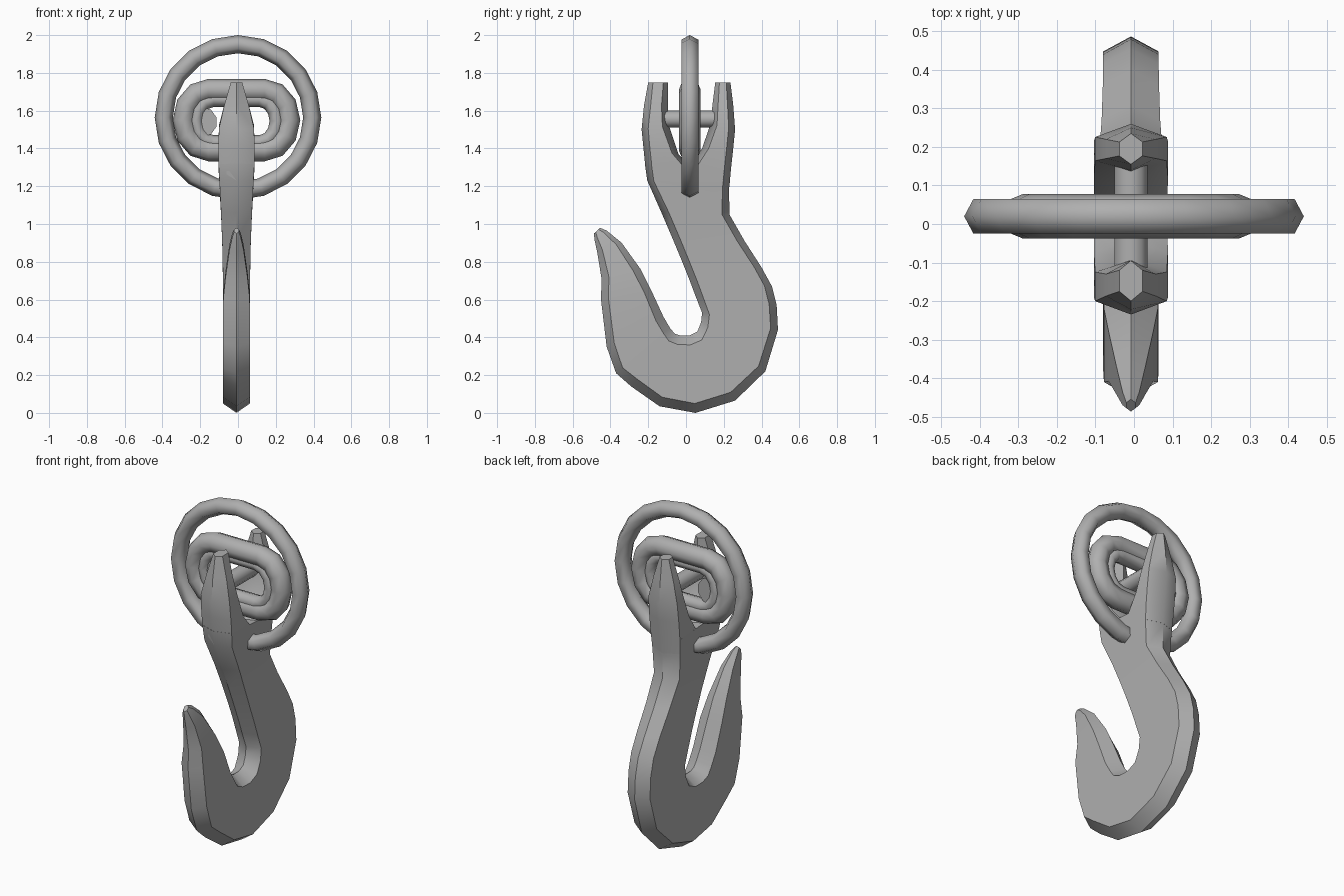
import bpy, bmesh
from math import sin, cos, pi
from mathutils import Vector

if "Cube" in bpy.data.objects:
    bpy.data.objects.remove(bpy.data.objects["Cube"])

CX = -0.008   # hook centre plane
LY = 0.02     # plane of ring and links

steel = bpy.data.materials.new("dark_steel")
steel.diffuse_color = (0.43, 0.43, 0.43, 1)
steel.use_nodes = True
steel.node_tree.nodes["Principled BSDF"].inputs["Base Color"].default_value = steel.diffuse_color


def finish(ob, angle):
    ob.data.materials.append(steel)
    bpy.ops.object.select_all(action='DESELECT')
    bpy.context.view_layer.objects.active = ob
    ob.select_set(True)
    bpy.ops.object.shade_smooth_by_angle(angle=angle)


def make_object(name, bm, angle):
    bmesh.ops.recalc_face_normals(bm, faces=bm.faces)
    me = bpy.data.meshes.new(name)
    bm.to_mesh(me)
    bm.free()
    ob = bpy.data.objects.new(name, me)
    bpy.context.collection.objects.link(ob)
    finish(ob, angle)


def bridge(bm, rings, closed):
    n = len(rings[0])
    for i in range(len(rings) if closed else len(rings) - 1):
        a, b = rings[i], rings[(i + 1) % len(rings)]
        for j in range(n):
            k = (j + 1) % n
            bm.faces.new((a[j], a[k], b[k], b[j]))


def hex_loft(bm, stations):
    """Ridged six-sided sections; station = inner y,z, outer y,z, half width, bevel."""
    rings = []
    for iy, iz, oy, oz, w, d in stations:
        a, b = Vector((CX, iy, iz)), Vector((CX, oy, oz))
        u = (b - a).normalized() * d
        x = Vector((w, 0, 0))
        pts = (a, a + u + x, b - u + x, b, b - u - x, a + u - x)
        rings.append([bm.verts.new(p) for p in pts])
    bridge(bm, rings, False)
    bm.faces.new(rings[0])
    bm.faces.new(rings[-1])


def closed_tube(name, path, centre, rad, depth, sides):
    """Sweep a round section round a closed path of (x, z, normal angle)."""
    bm = bmesh.new()
    rings = []
    for x, z, t in path:
        ring = []
        for j in range(sides):
            p = 2 * pi * j / sides
            r = rad * cos(p)
            ring.append(bm.verts.new((centre[0] + x + r * cos(t), LY + depth * sin(p),
                                      centre[1] + z + r * sin(t))))
        rings.append(ring)
    bridge(bm, rings, True)
    make_object(name, bm, 1.3)


def stadium(half, ex, ez, n=6):
    path = []
    for side in (0, 1):
        for i in range(n + 1):
            t = -pi / 2 + pi * i / n + side * pi
            path.append(((half if side == 0 else -half) + ex * cos(t), ez * sin(t), t))
    return path


# Hook: point, bowl and shank
bm = bmesh.new()
hex_loft(bm, [
    (-.455, .98, -.487, .95, .012, .012), (-.42, .965, -.485, .92, .022, .018),
    (-.34, .90, -.47, .85, .038, .03),
    (-.24, .76, -.447, .71, .058, .04), (-.18, .64, -.45, .60, .07, .04),
    (-.12, .51, -.42, .35, .072, .045), (-.085, .45, -.37, .21, .072, .045),
    (-.06, .42, -.29, .14, .072, .05), (-.03, .41, -.14, .035, .072, .05),
    (.02, .41, .05, .0, .072, .05), (.06, .43, .26, .065, .072, .05),
    (.08, .48, .42, .22, .072, .045), (.085, .53, .487, .44, .072, .04),
    (.05, .62, .48, .57, .072, .04), (.02, .70, .455, .67, .072, .04),
    (-.02, .80, .40, .77, .073, .04), (-.07, .92, .31, .91, .076, .04),
    (-.13, 1.06, .23, 1.05, .082, .04), (-.205, 1.23, .228, 1.185, .09, .035),
    (-.218, 1.32, .237, 1.29, .095, .035)])
# Fork prongs
hex_loft(bm, [
    (.06, 1.24, -.205, 1.23, .09, .035), (.015, 1.31, -.217, 1.32, .095, .035),
    (-.04, 1.37, -.225, 1.40, .096, .035), (-.09, 1.52, -.235, 1.50, .093, .035),
    (-.095, 1.62, -.222, 1.63, .065, .035), (-.095, 1.75, -.20, 1.75, .03, .025)])
hex_loft(bm, [
    (-.03, 1.24, .23, 1.20, .09, .035), (.025, 1.31, .238, 1.29, .095, .035),
    (.085, 1.40, .25, 1.40, .096, .035), (.13, 1.53, .26, 1.50, .093, .035),
    (.14, 1.63, .25, 1.63, .065, .03), (.155, 1.75, .235, 1.75, .03, .022)])
make_object("hook", bm, 0.75)


def cylinder_y(name, x, y, z, r, length, sides):
    bpy.ops.mesh.primitive_cylinder_add(vertices=sides, radius=r, depth=length,
                                        location=(x, y, z), rotation=(pi / 2, 0, 0))
    bpy.context.object.name = name
    finish(bpy.context.object, 0.9)


# Clevis pin across the fork
cylinder_y("clevis_pin", CX, .02, 1.555, .045, .34, 10)

# Large ring
N = 20
circle = [(.393 * cos(2 * pi * i / N), .388 * sin(2 * pi * i / N),
           2 * pi * i / N) for i in range(N)]
closed_tube("large_ring", circle, (0, 1.564), .048, .052, 6)

# Chain link with inner link nested in it
closed_tube("chain_link", stadium(.15, .13, .16), (CX, 1.55), .058, .058, 8)
closed_tube("inner_link", stadium(.12, .095, .115), (CX, 1.545), .04, .045, 8)

# Filled left end of the link
cylinder_y("link_plug", -.19, LY, 1.54, .08, .06, 10)
